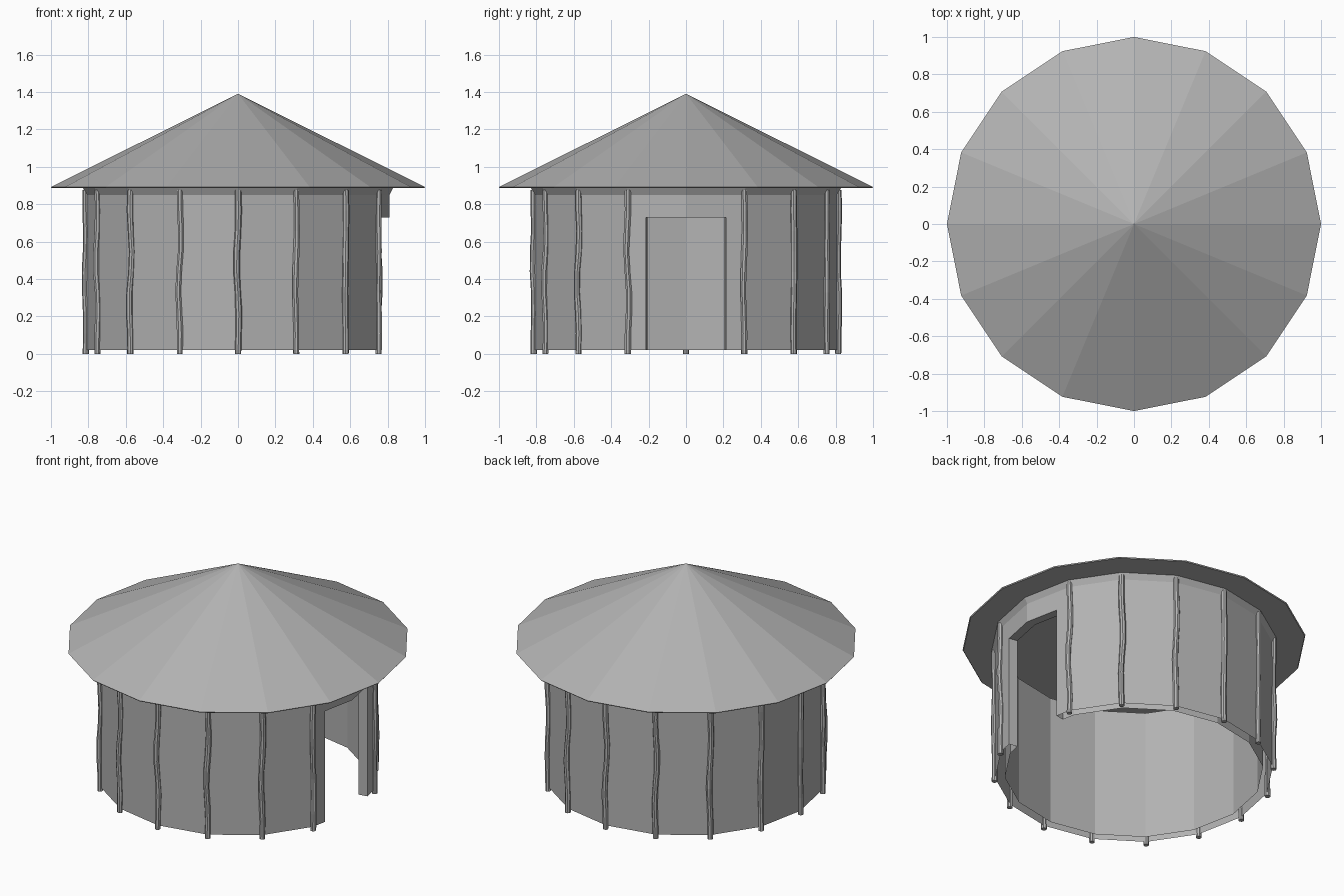
import bpy, bmesh, math, random
from mathutils import Vector

if "Cube" in bpy.data.objects:
    bpy.data.objects.remove(bpy.data.objects["Cube"])

SIDES = 16
STEP = 2 * math.pi / SIDES
random.seed(4)
grey = bpy.data.materials.new("dark_grey")
grey.diffuse_color = (0.45, 0.45, 0.45, 1)
grey.use_nodes = True
grey.node_tree.nodes["Principled BSDF"].inputs["Base Color"].default_value = grey.diffuse_color


def make_object(name, bm):
    bmesh.ops.recalc_face_normals(bm, faces=bm.faces)
    mesh = bpy.data.meshes.new(name)
    bm.to_mesh(mesh)
    bm.free()
    mesh.materials.append(grey)
    obj = bpy.data.objects.new(name, mesh)
    bpy.context.collection.objects.link(obj)
    return obj


def ring(bm, radius, z, sides=SIDES, centre=(0, 0), turn=0):
    return [bm.verts.new((centre[0] + radius * math.cos(2 * math.pi * i / sides + turn),
                          centre[1] + radius * math.sin(2 * math.pi * i / sides + turn), z))
            for i in range(sides)]


def bridge(bm, a, b):
    n = len(a)
    for i in range(n):
        j = (i + 1) % n
        bm.faces.new((a[i], a[j], b[j], b[i]))


# Conical roof with a thin rim and flat underside
bm = bmesh.new()
low, high = ring(bm, 0.995, 0.886), ring(bm, 1.0, 0.892)
apex = bm.verts.new((0, 0, 1.39))
bm.faces.new(low)
bridge(bm, low, high)
for i in range(SIDES):
    bm.faces.new((high[i], high[(i + 1) % SIDES], apex))
make_object("roof", bm)

# Double-skinned faceted wall, outer skin flaring under the roof
bm = bmesh.new()
profile = [(0.81, 0.02), (0.81, 0.85), (0.832, 0.892), (0.753, 0.85), (0.753, 0.02)]
rings = [ring(bm, r, z) for r, z in profile]
for k in range(len(rings)):
    bridge(bm, rings[k], rings[(k + 1) % len(rings)])
wall = make_object("wall", bm)

# Doorway cut through the right side, jambs splayed slightly
bm = bmesh.new()
bmesh.ops.create_cube(bm, size=1)
for v in bm.verts:
    x = 0.8 + v.co.x * 0.5
    half_width = 0.21 + (x - 0.74) / 6
    v.co = Vector((x, 2 * v.co.y * half_width, 0.315 + v.co.z * 0.83))
cutter = make_object("doorway_cutter", bm)
cutter.hide_render = True
mod = wall.modifiers.new("doorway", 'BOOLEAN')
mod.operation = 'DIFFERENCE'
mod.solver = 'EXACT'
mod.object = cutter
bpy.context.view_layer.objects.active = wall
bpy.ops.object.modifier_apply(modifier=mod.name)
bpy.data.objects.remove(cutter)

# Leave the wall skins open at the bottom and top
bm = bmesh.new()
bm.from_mesh(wall.data)
bm.normal_update()
ends = [f for f in bm.faces if abs(f.normal.z) > 0.7
        and not 0.1 < f.calc_center_median().z < 0.8]
bmesh.ops.delete(bm, geom=ends, context='FACES')
bm.to_mesh(wall.data)
bm.free()

# Crooked poles at every wall corner except the doorway
LEVELS = 9
for k in range(1, SIDES):
    a = k * STEP
    phase = random.uniform(0, 6.28)
    bm = bmesh.new()
    loops = []
    for i in range(LEVELS):
        t = i / (LEVELS - 1)
        side = 0.008 * math.sin(phase + 8 * t) * math.sin(math.pi * t)
        r = 0.814 + 0.005 * math.cos(phase + 11 * t) * math.sin(math.pi * t)
        centre = (r * math.cos(a) - side * math.sin(a), r * math.sin(a) + side * math.cos(a))
        loops.append(ring(bm, 0.0175 * random.uniform(0.9, 1.05), 0.875 * t, 8, centre, a))
    for p, q in zip(loops, loops[1:]):
        bridge(bm, p, q)
    bm.faces.new(loops[0])
    bm.faces.new(loops[-1])
    make_object(f"pole_{k:02d}", bm)
